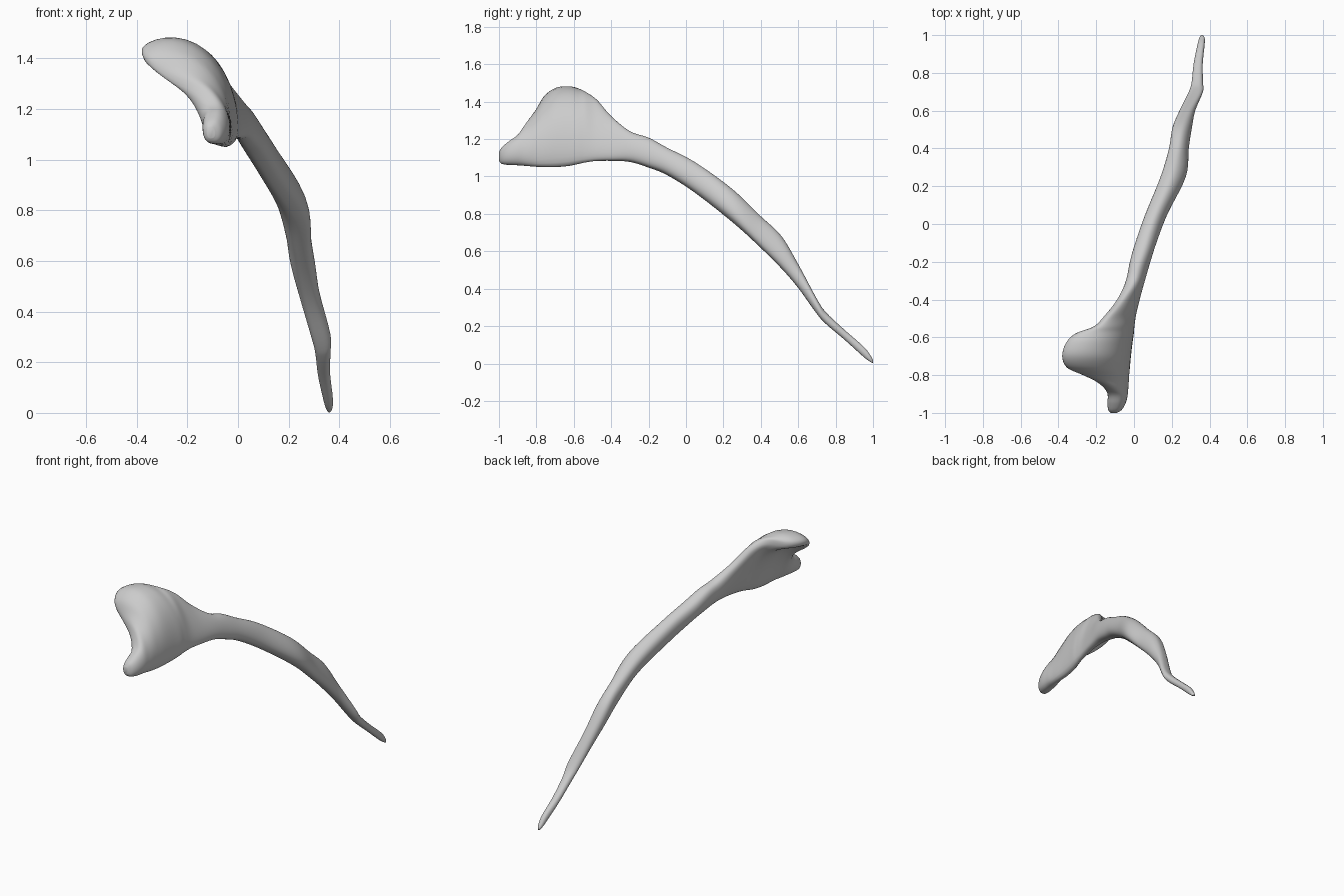
import bpy, bmesh, math
from mathutils import Vector

# Blade slices: y, lower edge (x, z), bend control (x, z), upper edge (x, z), thickness
BLADE = [
    (-1.0, -.105, 1.085, -.108, 1.105, -.11, 1.13, .03),
    (-.985, -.10, 1.068, -.10, 1.11, -.105, 1.155, .07),
    (-.95, -.09, 1.062, -.09, 1.12, -.10, 1.185, .095),
    (-.90, -.08, 1.06, -.08, 1.14, -.105, 1.22, .105),
    (-.85, -.065, 1.056, -.08, 1.20, -.165, 1.28, .11),
    (-.80, -.055, 1.052, -.085, 1.33, -.27, 1.325, .11),
    (-.76, -.05, 1.05, -.09, 1.41, -.355, 1.385, .115),
    (-.70, -.045, 1.05, -.09, 1.475, -.38, 1.42, .12),
    (-.63, -.035, 1.056, -.09, 1.485, -.36, 1.43, .12),
    (-.58, -.025, 1.066, -.08, 1.45, -.31, 1.435, .11),
    (-.54, -.018, 1.075, -.07, 1.37, -.205, 1.44, .095),
    (-.48, -.008, 1.083, -.05, 1.26, -.14, 1.41, .085),
    (-.40, .01, 1.085, -.02, 1.20, -.075, 1.32, .08),
]
# Shaft slices: y, lower edge (x, z), upper edge (x, z), thickness
SHAFT = [
    (-.30, .03, 1.08, -.015, 1.24, .09),
    (-.20, .055, 1.05, .01, 1.205, .10),
    (-.10, .085, 1.01, .04, 1.15, .105),
    (.05, .145, .915, .09, 1.072, .105),
    (.25, .245, .76, .17, .925, .115),
    (.40, .26, .62, .215, .785, .095),
    (.51, .275, .51, .235, .68, .095),
    (.60, .295, .405, .27, .53, .08),
    (.70, .33, .265, .325, .345, .075),
    (.75, .335, .21, .335, .272, .06),
    (.85, .34, .125, .34, .178, .048),
    (.95, .355, .035, .355, .09, .038),
    (.985, .36, .009, .36, .045, .028),
    (1.0, .36, .002, .36, .02, .012),
]
SIDES, STEPS = 40, 5


def catmull(a, b, c, d, t):
    return .5 * (2 * b + (c - a) * t + (2 * a - 5 * b + 4 * c - d) * t * t
                 + (3 * b - a - 3 * c + d) * t ** 3)


def ring(row):
    """Closed outline of a curved, round-edged plate in the plane of one y."""
    y, bx, bz, cx, cz, tx, tz, th = row
    b, c, e = Vector((bx, bz)), Vector((cx, cz)), Vector((tx, tz))
    pts = []
    for i in range(SIDES):
        a = 2 * math.pi * i / SIDES
        t = (1 - math.cos(a)) / 2
        p = b * (1 - t) ** 2 + c * 2 * t * (1 - t) + e * t * t
        tan = ((c - b) * (1 - t) + (e - c) * t).normalized()
        s = math.sin(a)
        off = math.copysign(abs(s) ** .75, s) * th / 2
        pts.append((p.x + tan.y * off, y, p.y - tan.x * off))
    return pts


# Combine blade and shaft, then smooth between the slices
rows = list(BLADE)
for y, bx, bz, tx, tz, th in SHAFT:
    rows.append((y, bx, bz, (bx + tx) / 2, (bz + tz) / 2, tx, tz, th))
fine = []
for i in range(len(rows) - 1):
    four = [rows[max(i - 1, 0)], rows[i], rows[i + 1], rows[min(i + 2, len(rows) - 1)]]
    for k in range(STEPS):
        fine.append([catmull(*v, k / STEPS) for v in zip(*four)])
fine.append(rows[-1])

# Skin the rings
bm = bmesh.new()
loops = [[bm.verts.new(p) for p in ring(r)] for r in fine]
for l0, l1 in zip(loops, loops[1:]):
    for j in range(SIDES):
        k = (j + 1) % SIDES
        bm.faces.new((l0[j], l0[k], l1[k], l1[j]))
bm.faces.new(loops[0])
bm.faces.new(loops[-1])
bmesh.ops.recalc_face_normals(bm, faces=bm.faces)
mesh = bpy.data.meshes.new("curved_bone")
bm.to_mesh(mesh)
bm.free()
for p in mesh.polygons:
    p.use_smooth = True
bone = bpy.data.objects.new("curved_bone", mesh)
bpy.context.collection.objects.link(bone)
